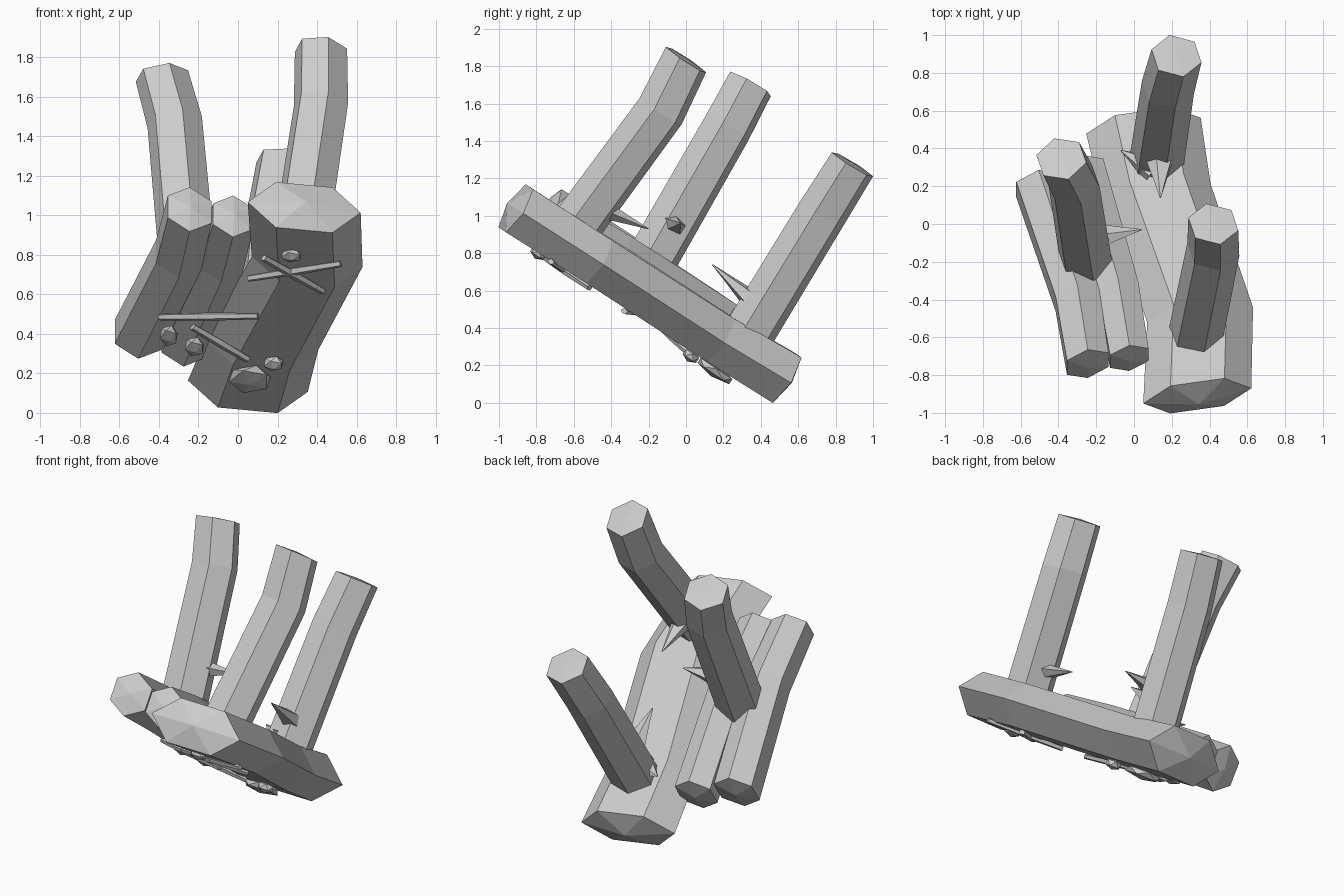
import bpy, bmesh, math
from mathutils import Vector, Matrix

if "Cube" in bpy.data.objects:
    bpy.data.objects.remove(bpy.data.objects["Cube"])

N = Vector((0, .56, .83)).normalized()          # normal of the tilted seat
SLOPE = Vector((0, .83, -.56)).normalized()     # direction down the seat

grey = bpy.data.materials.new("plain grey")
grey.diffuse_color = (.6, .6, .6, 1)
grey.use_nodes = True
grey.node_tree.nodes["Principled BSDF"].inputs["Base Color"].default_value = grey.diffuse_color


def finish(bm, name):
    bmesh.ops.recalc_face_normals(bm, faces=bm.faces)
    me = bpy.data.meshes.new(name)
    bm.to_mesh(me)
    bm.free()
    me.materials.append(grey)
    ob = bpy.data.objects.new(name, me)
    bpy.context.collection.objects.link(ob)
    return ob


def log(name, path, ru, rv, hint=N, phase=0.0, sides=6, taper=None, dome=0.0):
    """Faceted log along a path; rings lie square to the overall direction, ends may be domed."""
    pts = [Vector(p) for p in path]
    d = (pts[-1] - pts[0]).normalized()
    u = d.cross(hint).normalized()
    v = u.cross(d).normalized()
    taper = taper or [1] * len(pts)
    bm = bmesh.new()
    rings = []
    for p, s in zip(pts, taper):
        ring = []
        for i in range(sides):
            a = phase + math.tau * i / sides
            ring.append(bm.verts.new(p + u * (ru * s * math.cos(a)) + v * (rv * s * math.sin(a))))
        rings.append(ring)
    for r0, r1 in zip(rings, rings[1:]):
        for i in range(sides):
            j = (i + 1) % sides
            bm.faces.new((r0[i], r0[j], r1[j], r1[i]))
    for ring, p, way in ((rings[0], pts[0], -1), (rings[-1], pts[-1], 1)):
        apex = bm.verts.new(p + d * dome * way)
        for i in range(sides):
            bm.faces.new((ring[i], ring[(i + 1) % sides], apex))
    return finish(bm, name)


def under(x, z):
    """Point on the underside of the seat, from its front-view position."""
    return Vector((x, (.222 + .14 * max(0, .1 - x) - .83 * z) / .56, z))


# seat: one wide log and two narrow ones
log("wide_seat_log", [(.335, -.91, 1.04), (.35, -.48, .765), (.12, .17, .345), (.05, .52, .135)],
    .29, .157, taper=[1, .98, 1, 1.06], dome=.055)
log("middle_seat_log", [(-.025, -.71, .995), (-.085, -.36, .775), (-.275, .29, .35)],
    .12, .125, phase=math.pi / 6, taper=[1, 1.06, 1.1], dome=.025)
log("left_seat_log", [(-.245, -.74, 1.03), (-.30, -.40, .80), (-.505, .205, .395)],
    .13, .135, phase=math.pi / 6, taper=[1, 1.05, 1.08], dome=.025)

# three bent legs
legs = {
    "right_leg": [(.32, -.62, .90), (.42, -.135, 1.56), (.42, 0, 1.835)],
    "left_leg": [(-.25, -.22, .70), (-.32, .22, 1.47), (-.385, .345, 1.705)],
    "back_leg": [(.12, .33, .36), (.18, .725, 1.01), (.225, .89, 1.275)],
}
for name, path in legs.items():
    log(name, path, .137, .132, hint=SLOPE, phase=.25, taper=[1.07, 1.04, 1], dome=.008)

# broken twig stubs at the leg bases
stubs = [
    ((.33, -.48, 1.05), (.31, -.20, .93)),
    ((-.22, -.07, .95), (.04, -.03, .96)),
    ((.14, .36, .54), (.14, .14, .74)),
    ((.10, .29, .44), (-.07, .39, .45)),
]
for i, (a, b) in enumerate(stubs):
    m = Vector(a).lerp(Vector(b), .55)
    log(f"twig_stub_{i + 1}", [a, m, b], .085, .06, sides=5, taper=[1, .45, .04])

# thin sticks lying against the underside
sticks = [(-.40, .485, .10, .49), (.05, .68, .52, .755), (.13, .785, .43, .615), (-.23, .435, .05, .27)]
for i, (x0, z0, x1, z1) in enumerate(sticks):
    a, b = under(x0, z0), under(x1, z1)
    log(f"under_stick_{i + 1}", [a, a.lerp(b, .5), b], .025, .02, sides=5, taper=[.8, 1, .8])

# flattened pebbles on the underside: x, z, radius across, radius along slope
pebbles = [(.27, .80, .057, .05), (-.35, .39, .05, .085), (-.22, .335, .055, .075),
           (.18, .25, .055, .05), (.06, .17, .118, .12)]
for i, (x, z, rx, rs) in enumerate(pebbles):
    bm = bmesh.new()
    bmesh.ops.create_icosphere(bm, subdivisions=1, radius=1)
    basis = Matrix((Vector((1, 0, 0)) * rx, SLOPE * rs, N * .035)).transposed().to_4x4()
    bm.transform(Matrix.Translation(under(x, z)) @ basis)
    finish(bm, f"pebble_{i + 1}")
